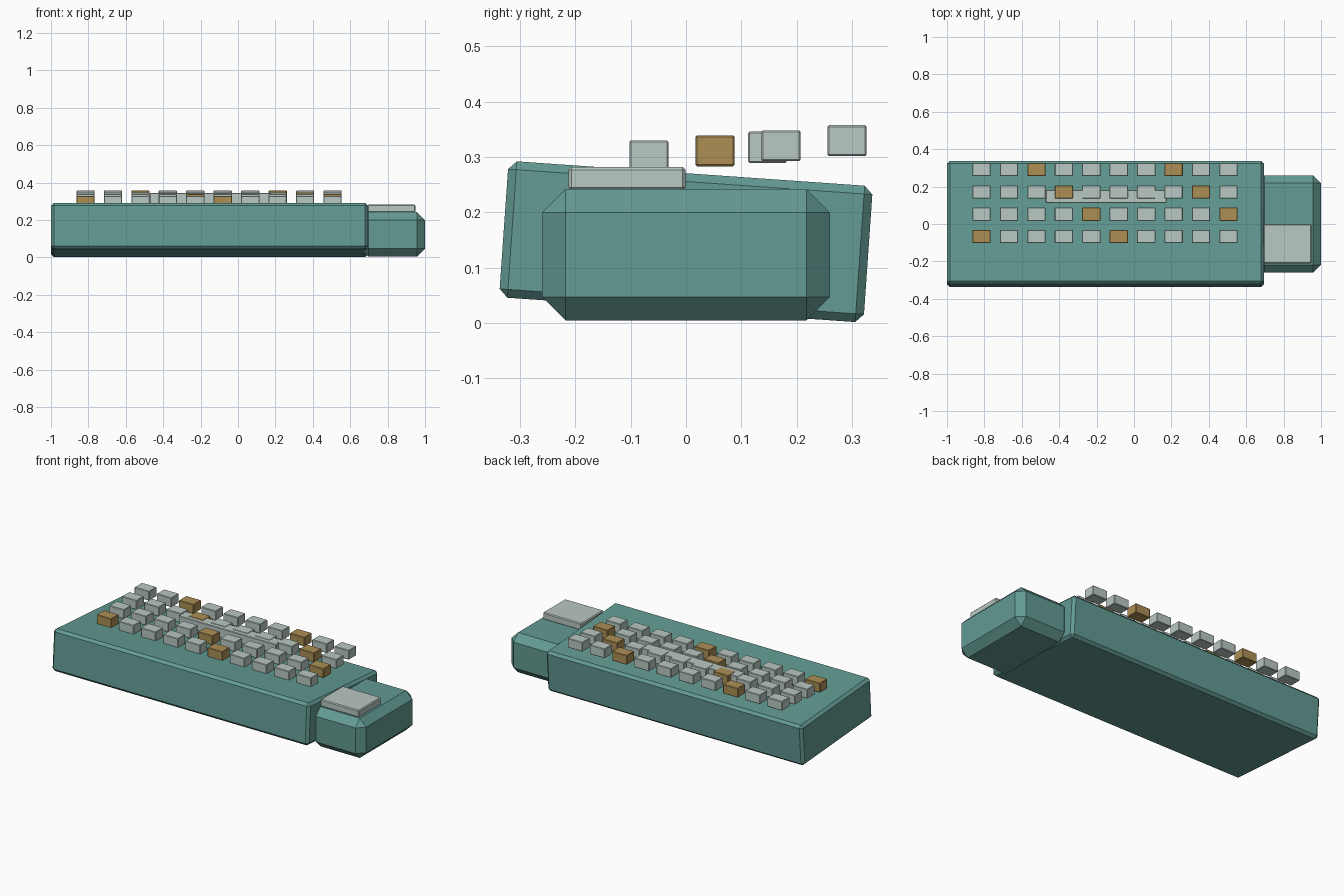
import bpy
import bmesh
import math

if "Cube" in bpy.data.objects:
    bpy.data.objects.remove(bpy.data.objects["Cube"])


def material(name, color):
    m = bpy.data.materials.new(name)
    m.diffuse_color = (*color, 1)
    m.use_nodes = True
    m.node_tree.nodes["Principled BSDF"].inputs["Base Color"].default_value = m.diffuse_color
    return m


teal = material("teal", (0.125, 0.325, 0.292))
pale = material("pale_grey", (0.485, 0.578, 0.540))
gold = material("ochre", (0.413, 0.275, 0.089))


def box(name, center, size, mat, chamfer, tilt=0.0):
    """Chamfered block, optionally tilted about the x axis."""
    bm = bmesh.new()
    bmesh.ops.create_cube(bm, size=1)
    bmesh.ops.scale(bm, vec=size, verts=bm.verts)
    bmesh.ops.bevel(bm, geom=bm.edges[:], offset=chamfer, segments=1,
                    affect='EDGES', clamp_overlap=True)
    me = bpy.data.meshes.new(name)
    bm.to_mesh(me)
    bm.free()
    me.materials.append(mat)
    ob = bpy.data.objects.new(name, me)
    ob.location = center
    ob.rotation_euler.x = tilt
    bpy.context.collection.objects.link(ob)
    return ob


def span(name, x, y, z, mat, chamfer):
    """Chamfered block given by its limits on each axis."""
    return box(name, [(a + b) / 2 for a, b in (x, y, z)],
               [b - a for a, b in (x, y, z)], mat, chamfer)


# Tilted main case
box("keyboard_case", (-0.1525, 0, 0.147), (1.695, 0.66, 0.247), teal,
    0.015, math.radians(-4))

# Side block with its pad
span("side_block", (0.655, 1.0), (-0.26, 0.26), (0.005, 0.242), teal, 0.042)
span("side_pad", (0.692, 0.948), (-0.212, -0.001), (0.240, 0.282), pale, 0.005)

# Wide bar between the key rows
span("space_bar", (-0.472, 0.173), (0.112, 0.182), (0.289, 0.346), pale, 0.003)

# Rows of keys, stepping up toward the back, with a diagonal accent pattern
for row in range(4):
    for col in range(10):
        center = (-0.815 + 0.1467 * col, -0.067 + 0.1193 * row,
                  0.302 + 0.0092 * row)
        mat = gold if (row + col) % 5 == 0 else pale
        box(f"key_{row}_{col}", center, (0.098, 0.071, 0.056), mat, 0.003)
